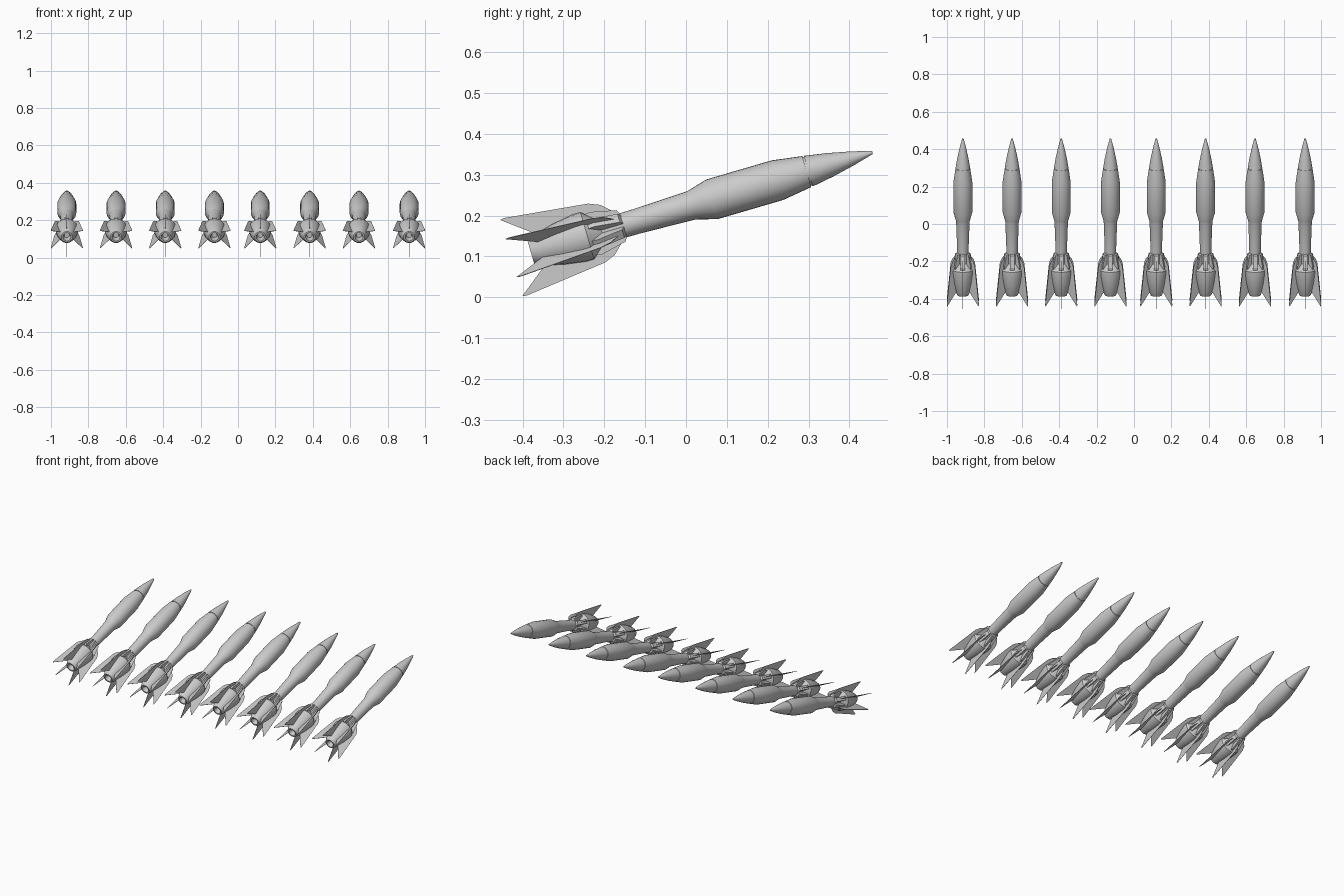
import bpy, bmesh, math
from mathutils import Matrix, Vector

if "Cube" in bpy.data.objects:
    bpy.data.objects.remove(bpy.data.objects["Cube"])

TILT = math.radians(16.3)
TIP = Vector((0, 0.457, 0.355))
CENTRES = (-0.915, -0.652, -0.389, -0.126, 0.119, 0.383, 0.647, 0.915)

grey = bpy.data.materials.new("rocket grey")
grey.diffuse_color = (0.6, 0.6, 0.6, 1)
grey.use_nodes = True
grey.node_tree.nodes["Principled BSDF"].inputs["Base Color"].default_value = grey.diffuse_color


def make(name, bm):
    """Local frame: nose tip at the origin, tail along -y, up along z."""
    bmesh.ops.remove_doubles(bm, verts=bm.verts, dist=0.00001)
    bmesh.ops.recalc_face_normals(bm, faces=bm.faces)
    me = bpy.data.meshes.new(name)
    bm.to_mesh(me)
    bm.free()
    me.materials.append(grey)
    return me


def lathe(name, profile, sides=28):
    """Spin (distance from tip, radius) points round the long axis."""
    bm = bmesh.new()
    vs = [bm.verts.new((r, -s, 0)) for s, r in profile]
    es = [bm.edges.new(p) for p in zip(vs, vs[1:])]
    bmesh.ops.spin(bm, geom=vs + es, cent=(0, 0, 0), axis=(0, 1, 0),
                   angle=math.tau, steps=sides, use_merge=True)
    return make(name, bm)


def prism(bm, outline, width, angle):
    """Extrude a (distance, radius) outline sideways, then turn it round the axis."""
    rot = Matrix.Rotation(angle, 4, 'Y')
    a = [bm.verts.new(rot @ Vector((-width / 2, -s, r))) for s, r in outline]
    b = [bm.verts.new(rot @ Vector((width / 2, -s, r))) for s, r in outline]
    bm.faces.new(a)
    bm.faces.new(b[::-1])
    for i in range(len(a)):
        j = (i + 1) % len(a)
        bm.faces.new((a[i], b[i], b[j], a[j]))


def ring(name, outline, width):
    bm = bmesh.new()
    for k in range(6):
        prism(bm, outline, width, k * math.tau / 6)
    return make(name, bm)


# turned parts
parts = {
    "nose_cone": lathe("nose_cone", [(0, 0), (0.001, 0.004), (0.05, 0.017),
                                     (0.11, 0.03), (0.164, 0.039), (0.164, 0)]),
    "body_tube": lathe("body_tube", [
        (0.164, 0), (0.164, 0.036), (0.168, 0.036), (0.168, 0.0395),
        (0.243, 0.0505), (0.41, 0.0505), (0.457, 0.0375), (0.464, 0.036),
        (0.60, 0.031), (0.72, 0.03), (0.72, 0)]),
    # tail motor with a hollow rear end
    "tail_motor": lathe("tail_motor", [
        (0.69, 0.029), (0.728, 0.060), (0.748, 0.060), (0.80, 0.052),
        (0.85, 0.040), (0.872, 0.030), (0.872, 0.022), (0.835, 0.014), (0.835, 0)], 24),
    # six swept fins
    "tail_fins": ring("tail_fins", [
        (0.636, 0.026), (0.677, 0.064), (0.704, 0.075), (0.912, 0.099),
        (0.922, 0.097), (0.835, 0.03)], 0.0016),
    # clamps over the fin roots
    "fin_clamps": ring("fin_clamps", [
        (0.635, 0.028), (0.642, 0.040), (0.705, 0.054), (0.722, 0.052),
        (0.722, 0.028)], 0.024),
}

# row of eight tilted rockets
for n, x in enumerate(CENTRES, 1):
    place = Matrix.Translation(TIP + Vector((x, 0, 0))) @ Matrix.Rotation(TILT, 4, 'X')
    for name, me in parts.items():
        ob = bpy.data.objects.new(f"{name}_{n}", me)
        ob.matrix_world = place
        bpy.context.collection.objects.link(ob)

# smooth the turned parts, keeping seams sharp
for name in ("nose_cone", "body_tube", "tail_motor"):
    me = parts[name]
    bm = bmesh.new()
    bm.from_mesh(me)
    for f in bm.faces:
        f.smooth = True
    for e in bm.edges:
        e.smooth = len(e.link_faces) == 2 and e.calc_face_angle() < math.radians(30)
    bm.to_mesh(me)
    bm.free()
